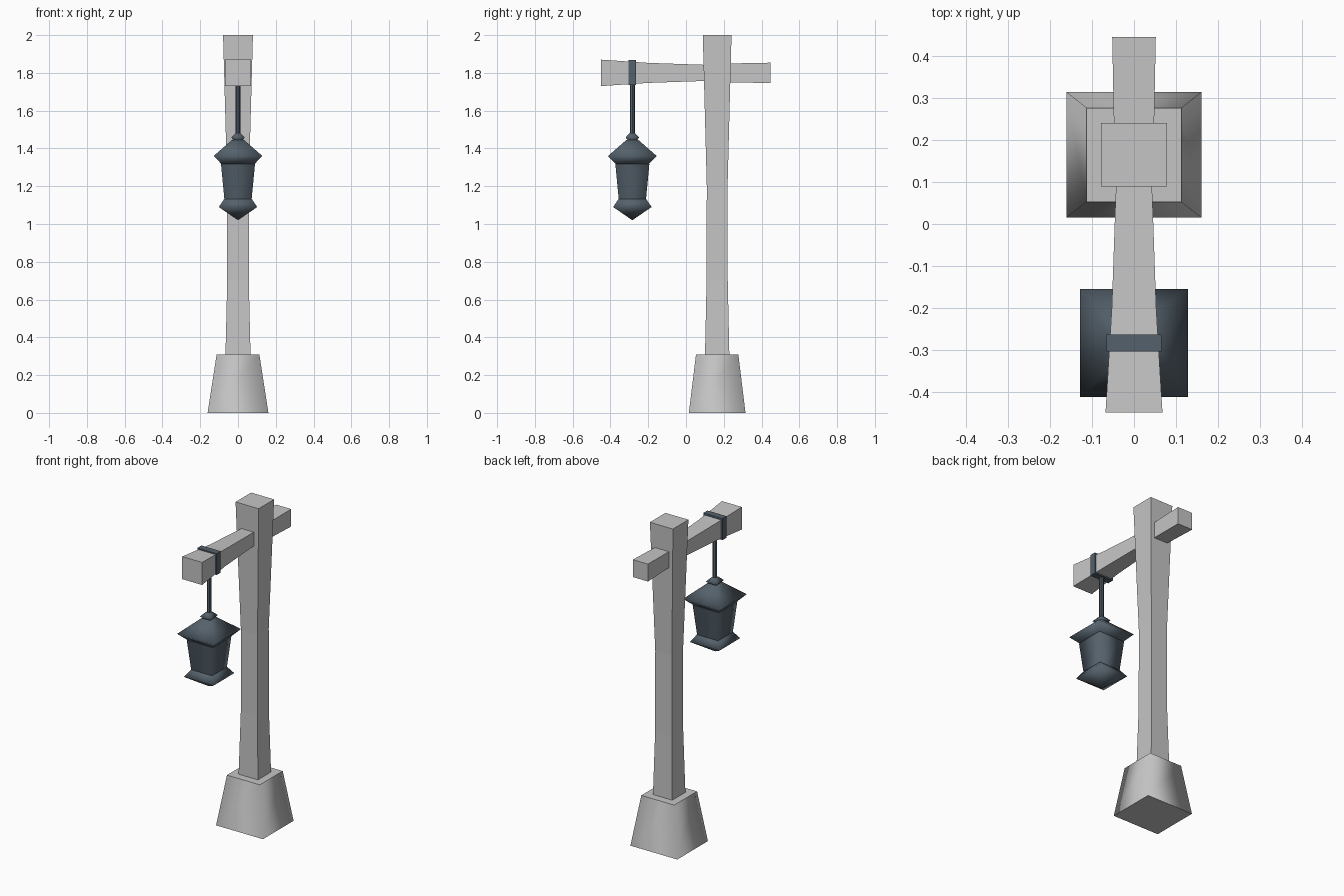
import bpy, bmesh
from mathutils import Vector

cube = bpy.data.objects.get("Cube")
if cube:
    bpy.data.objects.remove(cube, do_unlink=True)


def material(name, color):
    mat = bpy.data.materials.new(name)
    mat.use_nodes = True
    mat.diffuse_color = (*color, 1)
    bsdf = mat.node_tree.nodes["Principled BSDF"]
    bsdf.inputs["Base Color"].default_value = (*color, 1)
    bsdf.inputs["Roughness"].default_value = 0.9
    return mat


stone = material("pale grey", (0.56, 0.56, 0.56))
iron = material("dark slate iron", (0.09, 0.12, 0.148))


def loft(name, sections, mat, center, along_y=False, smooth=False):
    """Join rectangular sections (position, half width, half depth); caps stay flat."""
    bm = bmesh.new()
    rings = []
    for pos, a, b in sections:
        ring = []
        for sx, sy in ((-1, -1), (1, -1), (1, 1), (-1, 1)):
            offset = (sx * a, pos, sy * b) if along_y else (sx * a, sy * b, pos)
            ring.append(bm.verts.new(Vector(center) + Vector(offset)))
        rings.append(ring)
    for low, high in zip(rings, rings[1:]):
        for i in range(4):
            j = (i + 1) % 4
            bm.faces.new((low[i], low[j], high[j], high[i])).smooth = smooth
    bm.faces.new(rings[0][::-1])
    bm.faces.new(rings[-1])
    bmesh.ops.remove_doubles(bm, verts=bm.verts, dist=0.0005)
    bmesh.ops.recalc_face_normals(bm, faces=bm.faces)
    mesh = bpy.data.meshes.new(name)
    bm.to_mesh(mesh)
    bm.free()
    mesh.materials.append(mat)
    obj = bpy.data.objects.new(name, mesh)
    bpy.context.collection.objects.link(obj)
    return obj


def square(*pairs):
    return [(pos, half, half) for pos, half in pairs]


# Stone foot and the waisted post
post_at = (0, 0.165, 0)
loft("foot", [(0, 0.161, 0.15), (0.31, 0.113, 0.112)], stone, post_at, smooth=True)
loft("post", [(0.28, 0.067, 0.065), (0.7, 0.057, 0.056), (1.2, 0.057, 0.055),
              (2.0, 0.079, 0.076)], stone, post_at)

# Crossbeam, thickest at its front end
loft("crossbeam", [(-0.45, 0.068, 0.07), (-0.2, 0.053, 0.053), (0.09, 0.043, 0.043),
                   (0.24, 0.048, 0.05), (0.447, 0.052, 0.054)],
     stone, (0, 0, 1.8), along_y=True)

# Iron strap and hanging rod
lamp_at = (0, -0.284, 0)
loft("strap", [(1.735, 0.066, 0.02), (1.868, 0.066, 0.02)], iron, lamp_at)
bpy.ops.mesh.primitive_cylinder_add(vertices=8, radius=0.013, depth=0.3,
                                    location=(0, -0.284, 1.6))
rod = bpy.context.object
rod.name = "hanging_rod"
rod.data.materials.append(iron)
bpy.ops.object.shade_smooth_by_angle()

# Lantern: finial, flared roof, tapered body, pointed bottom
loft("finial", square((1.435, 0.018), (1.458, 0.036), (1.482, 0.013)), iron, lamp_at, smooth=True)
loft("roof", square((1.315, 0.085), (1.36, 0.129), (1.445, 0.032)), iron, lamp_at, smooth=True)
loft("lantern_body", square((1.13, 0.072), (1.317, 0.09)), iron, lamp_at, smooth=True)
loft("lantern_bottom", square((1.02, 0.0001), (1.09, 0.102), (1.132, 0.073)),
     iron, lamp_at, smooth=True)
